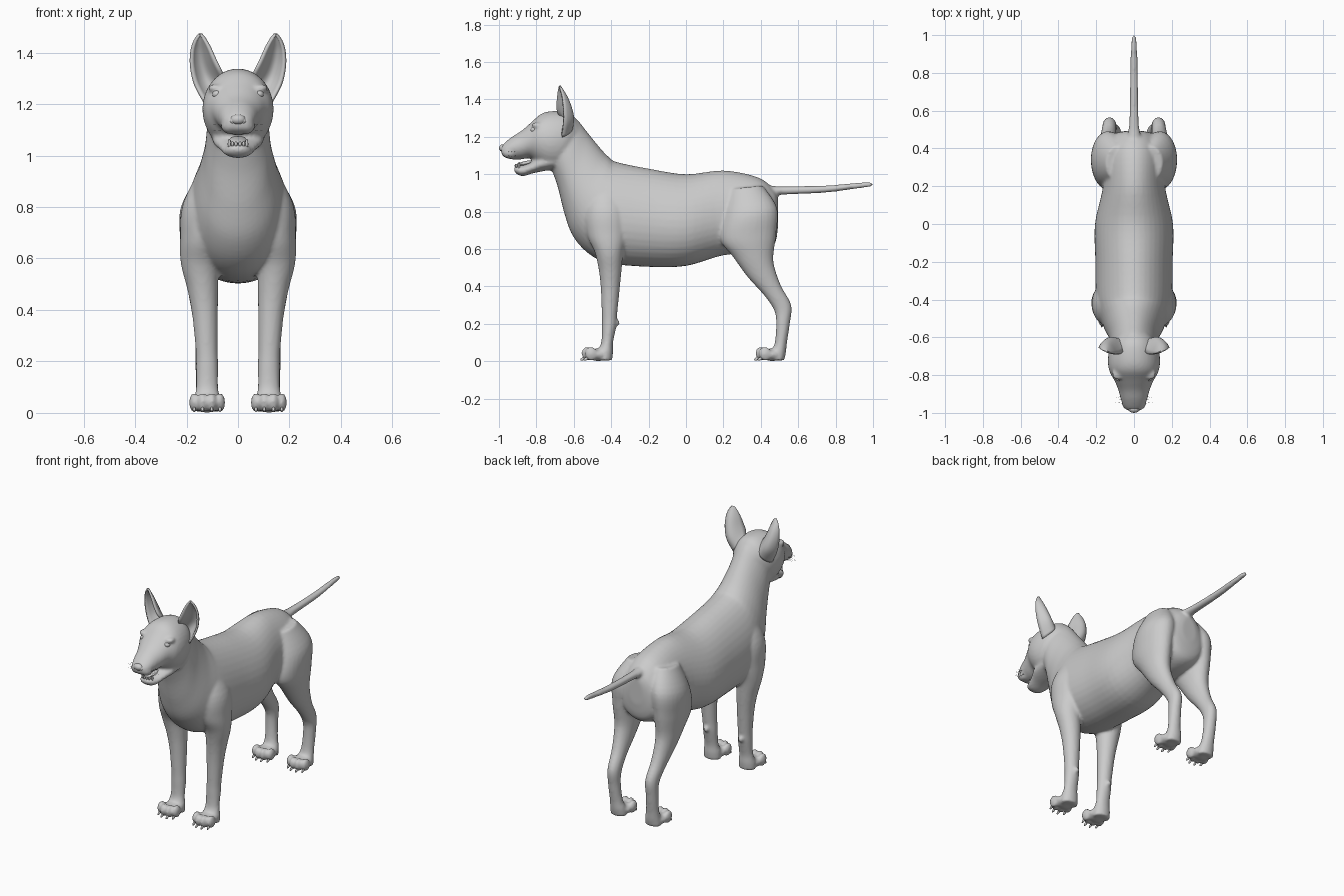
import bpy, bmesh, math
from mathutils import Vector, Matrix

grey = bpy.data.materials.new("grey coat")
grey.diffuse_color = (0.6, 0.6, 0.6, 1)


def finish(name, bm):
    bmesh.ops.recalc_face_normals(bm, faces=bm.faces)
    for f in bm.faces:
        f.smooth = True
    me = bpy.data.meshes.new(name)
    bm.to_mesh(me)
    bm.free()
    me.materials.append(grey)
    ob = bpy.data.objects.new(name, me)
    bpy.context.collection.objects.link(ob)
    return ob


def spline(rows, steps=5):
    """Smooth interpolation through rows of numbers."""
    out = []
    for i in range(len(rows) - 1):
        p = [rows[max(0, min(len(rows) - 1, i + k))] for k in (-1, 0, 1, 2)]
        for s in range(steps):
            t = s / steps
            out.append([0.5 * (2 * b + (c - a) * t + (2 * a - 5 * b + 4 * c - d) * t * t
                               + (3 * b - a - 3 * c + d) * t ** 3)
                        for a, b, c, d in zip(*p)])
    return out + [list(rows[-1])]


def loft(bm, rows, sx=1, n=28, egg=0.0):
    """Rows: upper/front edge y z, lower/back edge y z, centre x, half width."""
    rings = []
    for ty, tz, by, bz, cx, rx in spline(rows):
        top, bot = Vector((0, ty, tz)), Vector((0, by, bz))
        mid, half = (top + bot) / 2, (top - bot) / 2
        ring = []
        for k in range(n):
            a = 2 * math.pi * k / n
            v = mid + half * math.sin(a)
            v.x = sx * (cx + rx * math.cos(a) * (1 - egg * math.sin(a)))
            ring.append(bm.verts.new(v))
        rings.append(ring)
    for r, q in zip(rings, rings[1:]):
        for k in range(n):
            bm.faces.new((r[k], r[(k + 1) % n], q[(k + 1) % n], q[k]))
    bm.faces.new(rings[0])
    bm.faces.new(rings[-1])


def ball(bm, loc, size, tilt=0):
    m = Matrix.Translation(loc) @ Matrix.Rotation(tilt, 4, 'X') @ Matrix.Diagonal((*size, 1))
    bmesh.ops.create_uvsphere(bm, u_segments=20, v_segments=12, radius=1, matrix=m)


TORSO = [(.492, .88, .492, .72, 0, .05), (.465, .925, .47, .62, 0, .12),
         (.38, .985, .38, .58, 0, .16), (.2, 1.02, .2, .567, 0, .163),
         (0, 1.0, 0, .51, 0, .205), (-.2, 1.03, -.2, .505, 0, .203),
         (-.37, 1.065, -.41, .525, 0, .2), (-.41, 1.09, -.52, .575, 0, .185),
         (-.45, 1.13, -.605, .67, 0, .16), (-.52, 1.215, -.65, .79, 0, .133),
         (-.58, 1.29, -.685, .93, 0, .12), (-.63, 1.325, -.72, 1.03, 0, .11)]
SKULL = [(-.57, 1.27, -.6, 1.12, 0, .08), (-.62, 1.325, -.66, 1.03, 0, .122),
         (-.70, 1.338, -.73, 1.02, 0, .138), (-.77, 1.325, -.79, 1.05, 0, .13),
         (-.83, 1.275, -.83, 1.085, 0, .103), (-.88, 1.232, -.88, 1.08, 0, .083),
         (-.93, 1.2, -.93, 1.08, 0, .069), (-.97, 1.168, -.965, 1.088, 0, .055),
         (-.99, 1.145, -.985, 1.105, 0, .035)]
JAW = [(-.70, 1.1, -.70, 1.03, 0, .1), (-.77, 1.1, -.77, 1.015, 0, .098),
       (-.82, 1.07, -.82, 1.005, 0, .077), (-.87, 1.048, -.87, .99, 0, .058),
       (-.9, 1.045, -.9, .998, 0, .045), (-.918, 1.035, -.918, 1.015, 0, .025)]
TAIL = [(.40, .95, .40, .85, 0, .05), (.47, .937, .47, .885, 0, .034),
        (.55, .935, .55, .892, 0, .025), (.75, .94, .75, .902, 0, .021),
        (.92, .955, .92, .924, 0, .017), (.985, .957, .985, .933, 0, .012),
        (1, .95, 1, .94, 0, .005)]
FORELEG = [(-.48, 1.0, -.37, .98, .07, .05), (-.54, .82, -.31, .82, .12, .092),
           (-.53, .68, -.31, .68, .135, .09), (-.487, .58, -.335, .58, .147, .075),
           (-.465, .48, -.345, .48, .137, .06), (-.455, .38, -.355, .38, .128, .05),
           (-.45, .25, -.368, .25, .122, .043), (-.45, .19, -.372, .19, .12, .043),
           (-.453, .1, -.39, .1, .12, .043), (-.475, .05, -.39, .05, .12, .052),
           (-.47, .005, -.395, .005, .12, .052)]
HINDLEG = [(.23, .92, .41, .94, .09, .06), (.2, .78, .487, .82, .13, .092),
           (.185, .65, .482, .68, .142, .082), (.25, .56, .467, .56, .142, .068),
           (.33, .45, .477, .49, .14, .054), (.42, .35, .51, .4, .135, .042),
           (.472, .27, .563, .3, .13, .037), (.482, .2, .555, .2, .13, .036),
           (.475, .1, .54, .1, .125, .039), (.455, .05, .535, .05, .12, .048),
           (.46, .005, .525, .005, .12, .05)]

# Torso, neck, head, tail and legs fused into one smooth skin
bm = bmesh.new()
loft(bm, TORSO, n=40, egg=.13)
loft(bm, SKULL, n=36)
loft(bm, JAW)
loft(bm, TAIL)
for s in (1, -1):
    loft(bm, FORELEG, s)
    loft(bm, HINDLEG, s)
    ball(bm, (s * .12, -.367, .205), (.016, .014, .016))      # wrist pad
    ball(bm, (s * .085, -.795, 1.262), (.032, .03, .016))      # brow
    ball(bm, (s * .03, -.94, 1.115), (.036, .045, .032))       # upper lip
    for y in (-.455, .475):
        ball(bm, (s * .12, y - .015, .035), (.062, .055, .034))
        for dx, dy in ((-.05, 0), (-.018, -.018), (.018, -.018), (.05, 0)):
            ball(bm, (s * .12 + dx, y - .052 + dy, .04), (.02, .034, .038), .35)
body = finish("body", bm)
rm = body.modifiers.new("fuse", 'REMESH')
rm.mode = 'VOXEL'
rm.voxel_size = .009
rm.use_smooth_shade = True
sm = body.modifiers.new("soften", 'SMOOTH')
sm.factor = .5
sm.iterations = 4

# Cupped upright ears, open toward the front and outside
# rows: inner edge x y z, outer edge x y z, cup depth
EAR = [(.05, -.655, 1.29, .125, -.665, 1.20, .05), (.068, -.685, 1.33, .165, -.655, 1.275, .065),
       (.088, -.69, 1.37, .181, -.655, 1.345, .055), (.108, -.687, 1.415, .18, -.66, 1.405, .035),
       (.127, -.682, 1.45, .168, -.668, 1.445, .015), (.144, -.677, 1.472, .15, -.676, 1.47, .002)]
for s, side in ((1, "left"), (-1, "right")):
    bm = bmesh.new()
    grid = []
    for ax, ay, az, bx, by, bz, d in spline(EAR, 4):
        line = []
        for k in range(13):
            t = k / 12
            bulge = math.sin(math.pi * t) ** .8 if 0 < k < 12 else 0
            line.append(bm.verts.new((s * (ax + (bx - ax) * t), ay + (by - ay) * t + d * bulge,
                                      az + (bz - az) * t)))
        grid.append(line)
    for p, q in zip(grid, grid[1:]):
        for k in range(12):
            bm.faces.new((p[k], p[k + 1], q[k + 1], q[k]))
    ear = finish(side + "_ear", bm)
    so = ear.modifiers.new("thickness", 'SOLIDIFY')
    so.thickness = .012
    so.offset = 0

    # Eyes
    bm = bmesh.new()
    ball(bm, (s * .08, -.812, 1.238), (.02, .02, .017))
    finish(side + "_eye", bm)

    # Claws
    bm = bmesh.new()
    for y in (-.455, .475):
        for dx, dy in ((-.05, 0), (-.018, -.018), (.018, -.018), (.05, 0)):
            ball(bm, (s * .12 + dx, y - .077 + dy, .014), (.006, .017, .008), .5)
    finish(side + "_claws", bm)

# Nose with two nostril wings
bm = bmesh.new()
ball(bm, (0, -.978, 1.14), (.03, .022, .02))
for s in (1, -1):
    ball(bm, (s * .02, -.972, 1.135), (.015, .02, .015))
finish("nose", bm)

# Tongue and lower teeth
bm = bmesh.new()
ball(bm, (0, -.855, 1.06), (.034, .055, .011), .2)
finish("tongue", bm)
bm = bmesh.new()
for s in (1, -1):
    for x, y, h in ((.008, -.91, .01), (.022, -.905, .01), (.034, -.893, .02)):
        ball(bm, (s * x, y, 1.045), (.006, .006, h))
finish("teeth", bm)

# Short whiskers
bm = bmesh.new()
for s in (1, -1):
    for i in range(6):
        a = Vector((s * .055, -.91 - .02 * (i % 3), 1.1 + .018 * (i // 3)))
        d = Vector((s, -.25 + .2 * (i % 3), -.1 + .2 * (i // 3))).normalized()
        m = Matrix.Translation(a + d * .02) @ d.to_track_quat('Z', 'Y').to_matrix().to_4x4()
        bmesh.ops.create_cone(bm, segments=5, radius1=.001, radius2=.0004, depth=.045, matrix=m)
finish("whiskers", bm)
